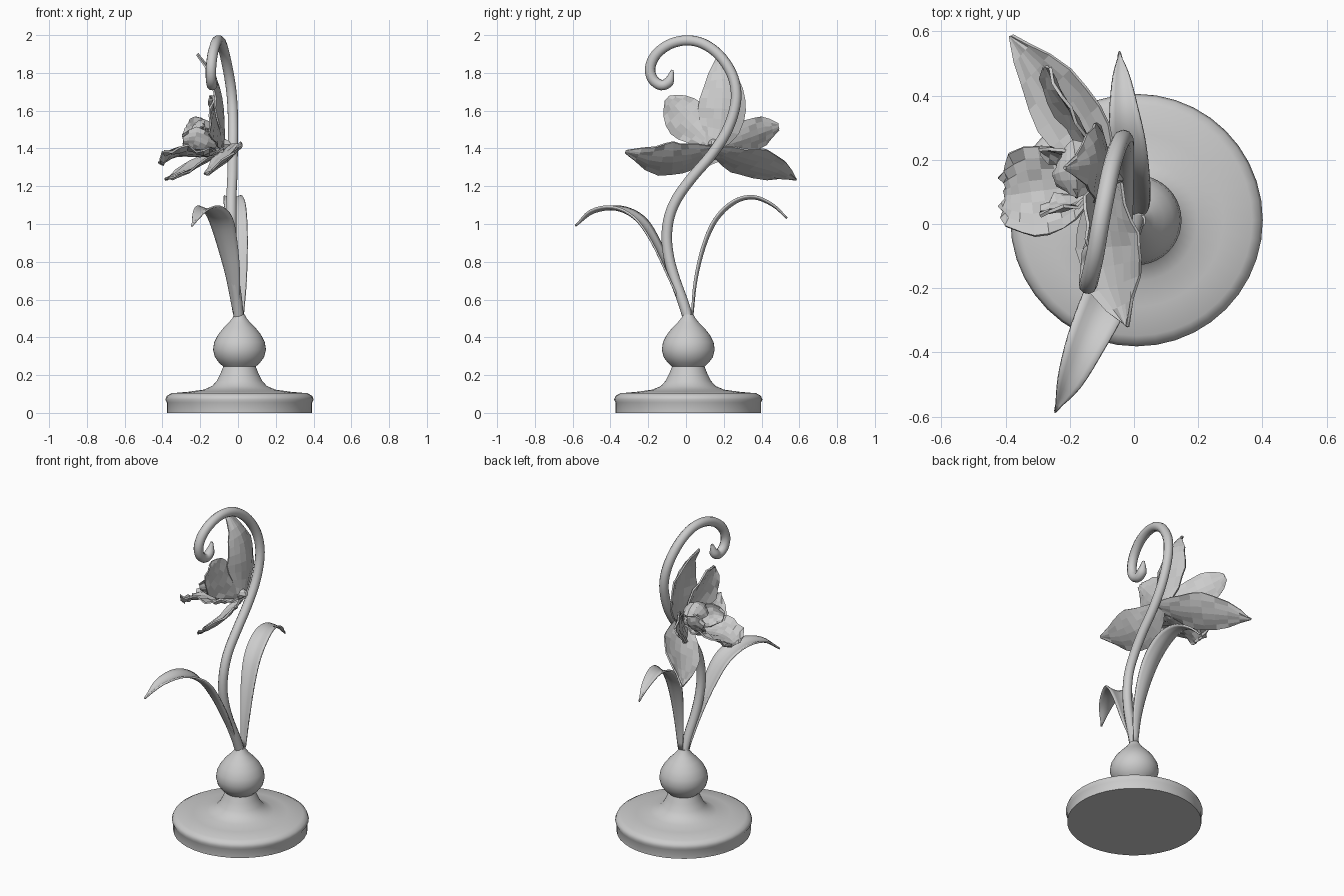
import bpy, math
from mathutils import Vector


def catmull(pts, sub):
    """Smooth path through points (any dimension)."""
    p = [Vector(q) for q in pts]
    p = [p[0] * 2 - p[1]] + p + [p[-1] * 2 - p[-2]]
    out = []
    for i in range(1, len(p) - 2):
        a, b, c, d = p[i - 1:i + 3]
        for k in range(sub):
            t = k / sub
            out.append((b * 2 + (c - a) * t + (a * 2 - b * 5 + c * 4 - d) * t * t
                        + (b * 3 - a - c * 3 + d) * t ** 3) * 0.5)
    return out + [p[-2]]


def add_mesh(name, verts, faces, smooth_angle=None):
    me = bpy.data.meshes.new(name)
    me.from_pydata(verts, [], faces)
    me.update()
    ob = bpy.data.objects.new(name, me)
    bpy.context.collection.objects.link(ob)
    if smooth_angle:
        bpy.ops.object.select_all(action='DESELECT')
        bpy.context.view_layer.objects.active = ob
        ob.select_set(True)
        bpy.ops.object.shade_smooth_by_angle(angle=math.radians(smooth_angle))
    return ob


def blade(name, spine, across, cup=0.3, ruffle=0.0, sub=2, cols=6, thick=0.01, smooth=None):
    """Leaf or petal: spine points are (x, y, z, half width)."""
    path = catmull(spine, sub)
    pos = [q.to_3d() for q in path]
    n = len(path)
    verts, faces = [], []
    for i, q in enumerate(path):
        t = (pos[min(i + 1, n - 1)] - pos[max(i - 1, 0)]).normalized()
        w = Vector(across)
        w = (w - t * w.dot(t)).normalized()
        nrm = t.cross(w)
        hw = max(q[3], 0.003)
        for j in range(cols + 1):
            u = 2 * j / cols - 1
            lift = cup * hw * abs(u) ** 1.5
            lift += ruffle * abs(u) * math.sin(i * 2.1 + j * 1.9)
            verts.append(pos[i] + w * hw * u + nrm * lift)
    c = cols + 1
    for i in range(n - 1):
        for j in range(cols):
            a = i * c + j
            faces.append((a, a + 1, a + c + 1, a + c))
    ob = add_mesh(name, verts, faces, smooth)
    m = ob.modifiers.new("thickness", 'SOLIDIFY')
    m.thickness, m.offset = thick, 0
    return ob


# Turned base with bulb
profile = [(0.385, 0), (0.385, 0.055), (0.393, 0.07), (0.385, 0.09), (0.36, 0.104),
           (0.27, 0.112), (0.19, 0.123), (0.145, 0.142), (0.12, 0.17), (0.1, 0.21),
           (0.086, 0.245), (0.108, 0.265), (0.13, 0.295), (0.14, 0.335), (0.134, 0.375),
           (0.113, 0.415), (0.085, 0.45), (0.055, 0.48), (0.035, 0.505), (0.028, 0.52)]
N = 40
verts = [(0.008 + r * math.cos(2 * math.pi * k / N), 0.012 + r * math.sin(2 * math.pi * k / N), z)
         for r, z in profile for k in range(N)]
faces = [(i * N + k, i * N + (k + 1) % N, (i + 1) * N + (k + 1) % N, (i + 1) * N + k)
         for i in range(len(profile) - 1) for k in range(N)]
faces += [tuple(reversed(range(N))), tuple(range(len(verts) - N, len(verts)))]
add_mesh("base", verts, faces, 50)

# Curling stem
stem = [(0.005, 0.012, 0.5), (-0.005, -0.02, 0.6), (-0.02, -0.06, 0.71), (-0.03, -0.09, 0.82),
        (-0.035, -0.102, 0.93), (-0.035, -0.088, 1.04), (-0.035, -0.045, 1.14),
        (-0.03, 0.035, 1.25), (-0.028, 0.13, 1.36), (-0.026, 0.21, 1.48), (-0.028, 0.255, 1.6),
        (-0.035, 0.265, 1.7), (-0.05, 0.24, 1.8), (-0.07, 0.175, 1.895), (-0.088, 0.09, 1.955),
        (-0.105, 0.0, 1.972), (-0.12, -0.09, 1.95), (-0.135, -0.16, 1.895),
        (-0.143, -0.19, 1.825), (-0.143, -0.175, 1.765), (-0.138, -0.13, 1.735),
        (-0.135, -0.09, 1.755), (-0.132, -0.072, 1.815)]
path = catmull(stem, 4)
cu = bpy.data.curves.new("stem", 'CURVE')
cu.dimensions = '3D'
cu.bevel_depth, cu.bevel_resolution, cu.use_fill_caps = 0.028, 3, True
sp = cu.splines.new('POLY')
sp.points.add(len(path) - 1)
for i, (pt, co) in enumerate(zip(sp.points, path)):
    pt.co = (*co, 1)
    pt.radius = min(1.0, 0.25 + (len(path) - 1 - i) * 0.2)
bpy.context.collection.objects.link(bpy.data.objects.new("stem", cu))

# Two long leaves
blade("front_leaf", [(-0.01, -0.0, 0.52, 0.015), (-0.03, -0.09, 0.72, 0.04),
      (-0.065, -0.175, 0.9, 0.06), (-0.1, -0.26, 1.02, 0.07), (-0.15, -0.37, 1.075, 0.06),
      (-0.2, -0.49, 1.06, 0.038), (-0.245, -0.585, 0.99, 0)],
      (0.92, -0.39, 0), cup=0.3, sub=4, smooth=50)
blade("back_leaf", [(0.015, 0.035, 0.52, 0.015), (0.015, 0.055, 0.7, 0.03),
      (0.005, 0.1, 0.88, 0.045), (-0.008, 0.165, 1.02, 0.055), (-0.02, 0.26, 1.11, 0.055),
      (-0.032, 0.36, 1.135, 0.043), (-0.04, 0.46, 1.095, 0.025), (-0.045, 0.535, 1.03, 0)],
      (1, 0, 0), cup=-0.3, sub=4, smooth=50)

# Three outer petals
blade("top_petal", [(-0.07, 0.14, 1.4, 0.03), (-0.075, 0.18, 1.5, 0.1), (-0.08, 0.19, 1.61, 0.125),
      (-0.1, 0.195, 1.72, 0.105), (-0.14, 0.185, 1.81, 0.065), (-0.215, 0.175, 1.9, 0)],
      (0, 1, 0), cup=0.3, ruffle=0.006)
blade("left_petal", [(-0.07, 0.14, 1.39, 0.04), (-0.075, 0.03, 1.35, 0.1),
      (-0.065, -0.07, 1.33, 0.13), (-0.05, -0.19, 1.34, 0.1), (-0.02, -0.32, 1.385, 0)],
      (0.75, 0, 0.65), cup=0.15, ruffle=0.008)
blade("right_petal", [(-0.07, 0.15, 1.39, 0.04), (-0.14, 0.25, 1.345, 0.1),
      (-0.21, 0.36, 1.31, 0.12), (-0.3, 0.48, 1.275, 0.08), (-0.385, 0.585, 1.235, 0)],
      (-0.8, 0.3, -0.5), cup=0.15, ruffle=0.008)

# Two rounded inner petals
blade("left_inner_petal", [(-0.08, 0.14, 1.41, 0.025), (-0.1, 0.07, 1.49, 0.085),
      (-0.12, 0.0, 1.56, 0.115), (-0.13, -0.06, 1.625, 0.08), (-0.13, -0.1, 1.665, 0.015)],
      (0, 0.7, 0.7), cup=0.25, ruffle=0.008)
blade("right_inner_petal", [(-0.09, 0.16, 1.41, 0.025), (-0.14, 0.25, 1.43, 0.07),
      (-0.19, 0.34, 1.46, 0.09), (-0.24, 0.42, 1.49, 0.08), (-0.27, 0.49, 1.515, 0.02)],
      (-0.4, 0.2, -0.85), cup=0.25, ruffle=0.008)

# Ruffled lip, its side lobes and the hood over the throat
blade("lip", [(-0.08, 0.14, 1.39, 0.03), (-0.16, 0.125, 1.36, 0.08), (-0.24, 0.11, 1.36, 0.125),
      (-0.32, 0.1, 1.36, 0.14), (-0.38, 0.09, 1.335, 0.1), (-0.4, 0.09, 1.31, 0.05)],
      (0.1, 1, 0), cup=-0.3, ruffle=0.018, cols=8)
for name, y, s in (("left_lobe", 0.07, 1), ("right_lobe", 0.2, -1)):
    blade(name, [(-0.1, 0.14, 1.4, 0.03), (-0.17, y, 1.42, 0.06),
          (-0.23, y - 0.02 * s, 1.445, 0.065), (-0.29, y - 0.035 * s, 1.44, 0.03)],
          (0.2, -0.3 * s, 0.9), cup=0.3 * s, ruffle=0.01)
blade("hood", [(-0.09, 0.15, 1.42, 0.03), (-0.12, 0.165, 1.51, 0.07), (-0.18, 0.17, 1.55, 0.09),
      (-0.23, 0.16, 1.525, 0.07), (-0.25, 0.15, 1.48, 0.03)],
      (0, 1, 0), cup=0.5, ruffle=0.006)
bpy.ops.mesh.primitive_uv_sphere_add(segments=10, ring_count=6, location=(-0.13, 0.145, 1.42))
col = bpy.context.object
col.name = "flower_column"
col.scale = (0.1, 0.035, 0.04)
